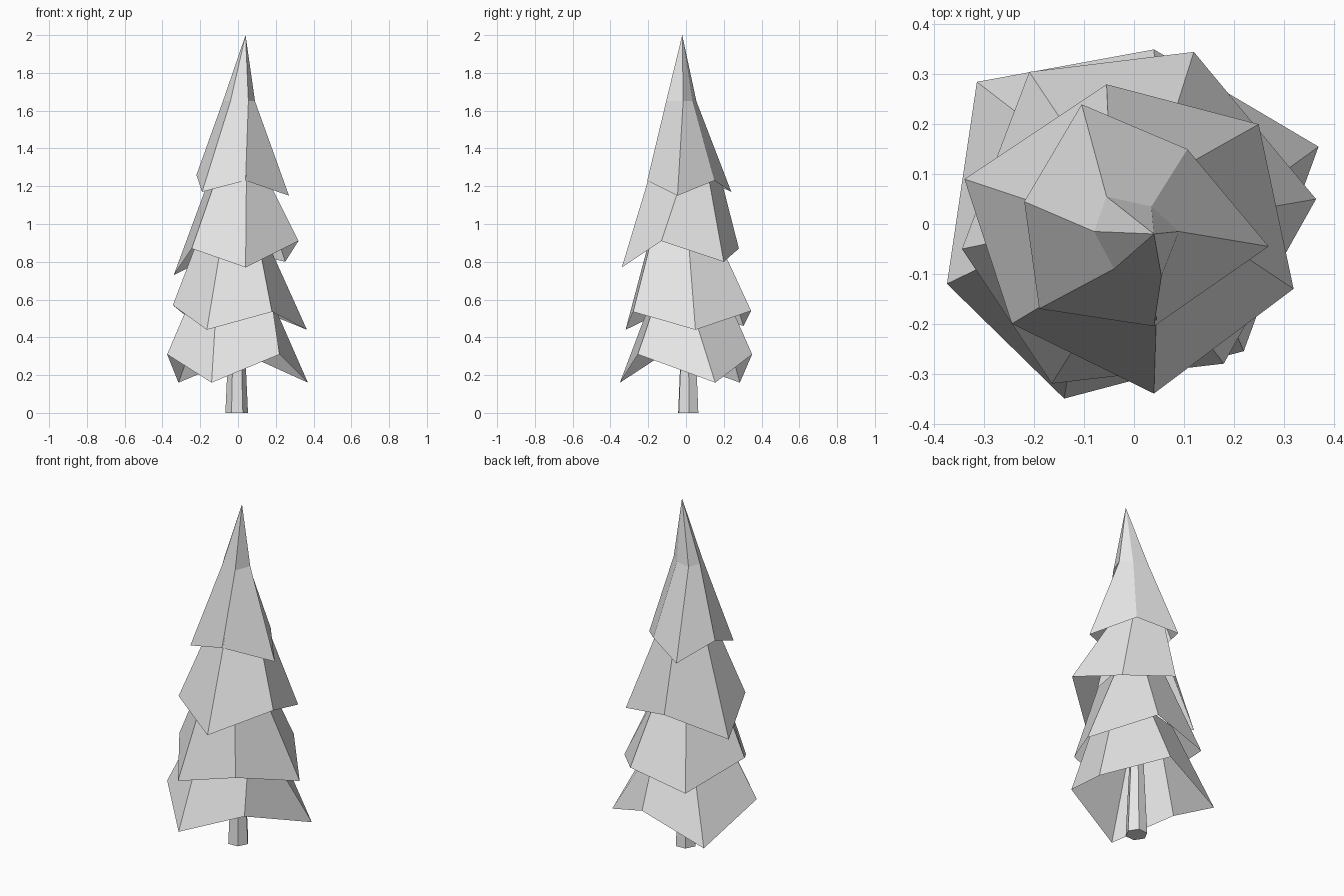
import bpy
import math

# Remove the default object
default_cube = bpy.data.objects.get("Cube")
if default_cube:
    bpy.data.objects.remove(default_cube, do_unlink=True)

# One plain grey for the whole tree
grey = bpy.data.materials.new("plain_grey")
grey.use_nodes = True
colour = (0.8, 0.8, 0.8, 1)
grey.diffuse_color = colour
shader = next(node for node in grey.node_tree.nodes if node.type == "BSDF_PRINCIPLED")
shader.inputs["Base Color"].default_value = colour


def make_object(name, vertices, faces):
    """Create a flat-shaded mesh object in the shared material."""
    mesh = bpy.data.meshes.new(name)
    mesh.from_pydata(vertices, [], faces)
    mesh.materials.append(grey)
    mesh.update()
    tree_part = bpy.data.objects.new(name, mesh)
    bpy.context.scene.collection.objects.link(tree_part)
    return tree_part


def bridge(first, second, count):
    """Quads joining two rings that start at the given vertex indices."""
    faces = []
    for i in range(count):
        following = (i + 1) % count
        faces.append((first + i, first + following, second + following, second + i))
    return faces


def branch_tier(name, rim, collar, collar_height, tip=None):
    """Hollow skirt from a jagged rim up to a level collar, with an optional tip."""
    count = len(rim)
    vertices = list(rim) + [(x, y, collar_height) for x, y in collar]
    faces = bridge(0, count, count)
    if tip:
        vertices.append(tip)
        peak = len(vertices) - 1
        faces += [(count + i, count + (i + 1) % count, peak) for i in range(count)]
    return make_object(name, vertices, faces)


def tapered_trunk(name, centre, sections, turn, sides=6):
    """Closed trunk through (radius, height) sections."""
    vertices = []
    for radius, height in sections:
        for i in range(sides):
            angle = turn + math.tau * i / sides
            vertices.append((centre[0] + radius * math.cos(angle),
                             centre[1] + radius * math.sin(angle), height))
    faces = [tuple(reversed(range(sides)))]
    for level in range(len(sections) - 1):
        faces += bridge(level * sides, (level + 1) * sides, sides)
    faces.append(tuple(range(len(vertices) - sides, len(vertices))))
    return make_object(name, vertices, faces)


# Trunk, running up inside the lowest branches
tapered_trunk("trunk", (-.007, .012), [(.06, 0), (.03, .65)], .05)

# Lowest skirt of branches
branch_tier(
    "bottom_branches",
    [(-.375, -.12, .31), (-.14, -.35, .16), (.22, -.255, .31),
     (.37, .155, .16), (.04, .35, .31), (-.315, .285, .16)],
    [(-.23, -.05), (-.11, -.165), (.17, -.14), (.155, 0), (.05, .2), (-.14, .15)],
    .65)

# Second skirt
branch_tier(
    "lower_middle_branches",
    [(-.345, -.05, .57), (-.165, -.32, .44), (.18, -.28, .535),
     (.365, .05, .44), (.12, .345, .54), (-.21, .305, .46)],
    [(-.2, -.02), (-.08, -.185), (.1, -.175), (.135, .01), (.06, .155), (-.1, .14)],
    .95)

# Third skirt
branch_tier(
    "upper_middle_branches",
    [(-.34, .09, .73), (-.245, -.2, .87), (.04, -.34, .77),
     (.32, -.13, .91), (.25, .2, .8), (-.055, .28, .87)],
    [(-.13, .02), (-.095, -.11), (.045, -.18), (.125, 0), (.09, .11), (-.05, .17)],
    1.3)

# Crown with its steeper pointed tip
branch_tier(
    "top_branches",
    [(-.22, .045, 1.26), (-.19, -.17, 1.17), (.04, -.205, 1.23),
     (.27, -.045, 1.15), (.107, .15, 1.23), (-.105, .24, 1.17)],
    [(-.08, -.015), (-.04, -.09), (.055, -.105), (.09, -.015), (.035, .035), (-.055, .055)],
    1.65, tip=(.04, -.02, 2))
